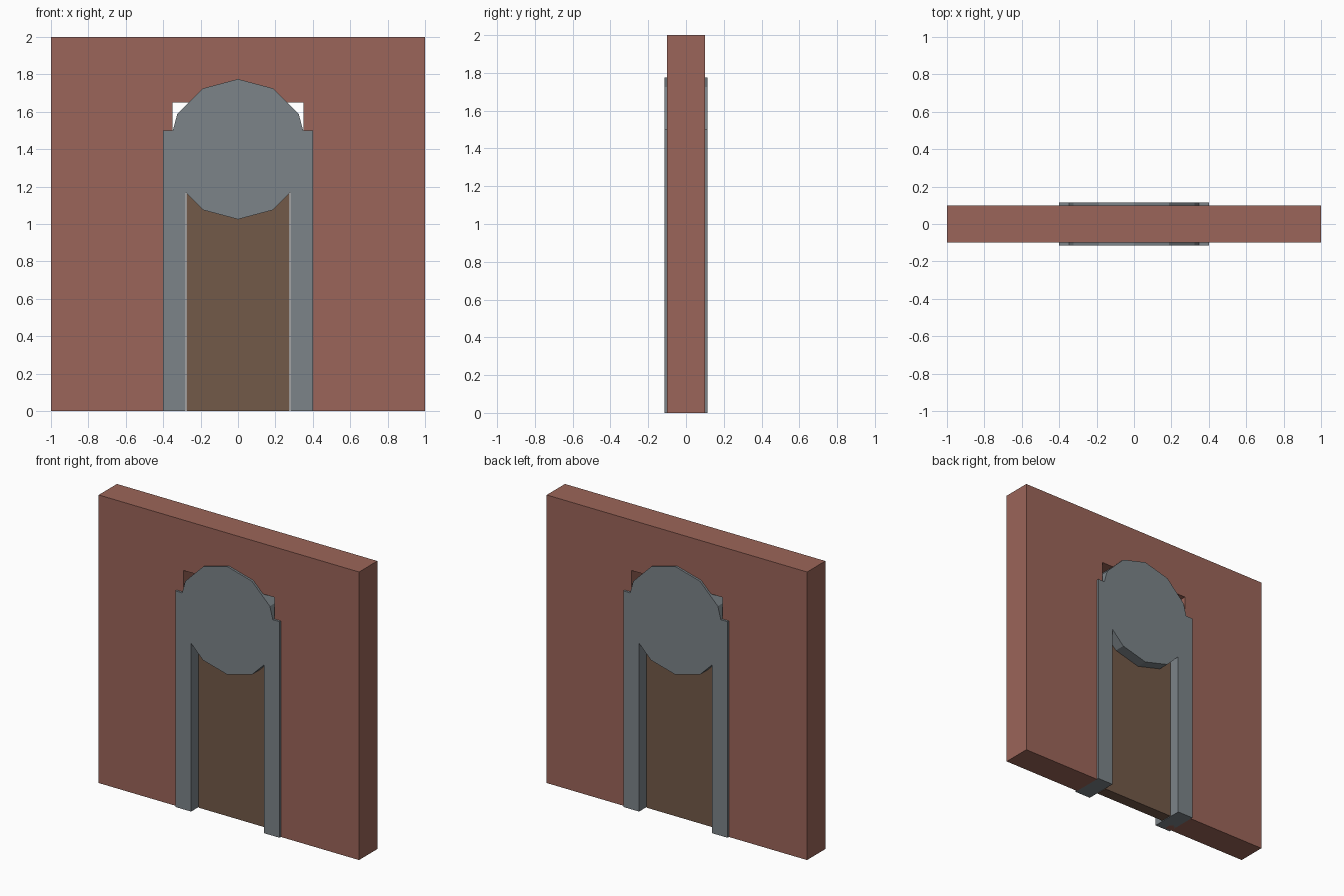
import bpy, bmesh, math

if "Cube" in bpy.data.objects:
    bpy.data.objects.remove(bpy.data.objects["Cube"])


def material(name, rgb):
    m = bpy.data.materials.new(name)
    m.diffuse_color = (*rgb, 1)
    m.use_nodes = True
    m.node_tree.nodes["Principled BSDF"].inputs["Base Color"].default_value = m.diffuse_color
    return m


def extrude_profile(name, pts, half_depth, mat):
    """Extrude an x-z outline symmetrically along y."""
    bm = bmesh.new()
    face = bm.faces.new([bm.verts.new((x, -half_depth, z)) for x, z in pts])
    ext = bmesh.ops.extrude_face_region(bm, geom=[face])
    verts = [v for v in ext["geom"] if isinstance(v, bmesh.types.BMVert)]
    bmesh.ops.translate(bm, verts=verts, vec=(0, 2 * half_depth, 0))
    bmesh.ops.recalc_face_normals(bm, faces=bm.faces)
    mesh = bpy.data.meshes.new(name)
    bm.to_mesh(mesh)
    bm.free()
    mesh.materials.append(mat)
    obj = bpy.data.objects.new(name, mesh)
    bpy.context.collection.objects.link(obj)
    return obj


def rect(x0, x1, z0, z1):
    return [(x0, z0), (x1, z0), (x1, z1), (x0, z1)]


brick = material("brick", (0.33, 0.13, 0.10))
stone = material("stone", (0.20, 0.23, 0.25))
wood = material("wood", (0.17, 0.10, 0.065))

# Wall with a rectangular doorway open at the base
extrude_profile("wall", [(-1, 0), (-0.35, 0), (-0.35, 1.65), (0.35, 1.65),
                         (0.35, 0), (1, 0), (1, 2), (-1, 2)], 0.1, brick)

# Jambs on both sides of the doorway
jamb = extrude_profile("jambs", rect(0.28, 0.40, 0, 1.5), 0.115, stone)
jamb.modifiers.new("mirror", 'MIRROR').use_axis = (True, False, False)

# Twelve-sided disc forming the arch head
ring = [(0.375 * math.sin(math.radians(30 * i)),
         1.4 + 0.375 * math.cos(math.radians(30 * i))) for i in range(12)]
extrude_profile("arch_head", ring, 0.115, stone)

# Recessed door leaf
extrude_profile("door", rect(-0.275, 0.275, 0, 1.5), 0.04, wood)
